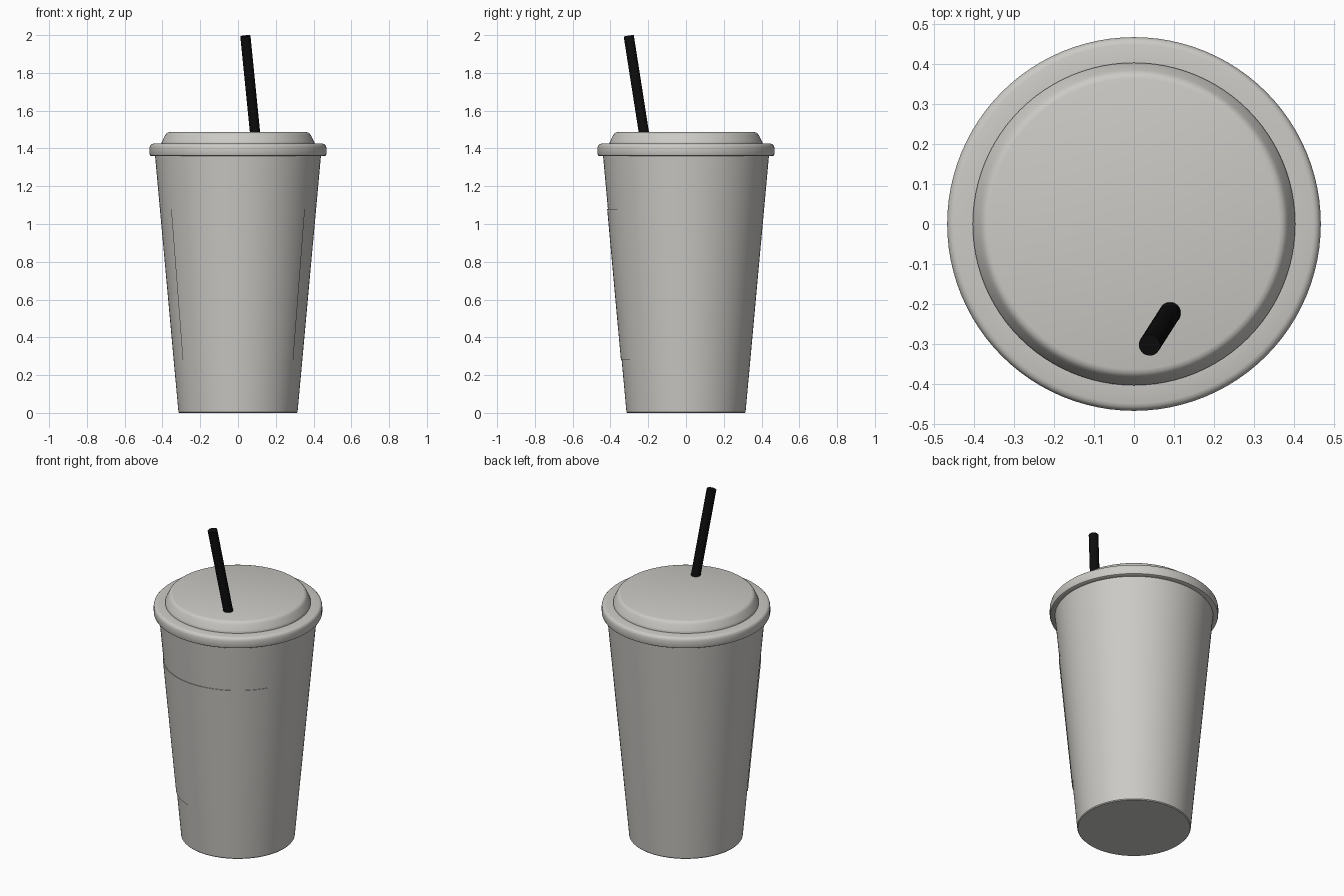
import bpy, bmesh, math
from mathutils import Vector

if "Cube" in bpy.data.objects:
    bpy.data.objects.remove(bpy.data.objects["Cube"])


def material(name, rgb):
    m = bpy.data.materials.new(name)
    m.diffuse_color = (*rgb, 1)
    m.use_nodes = True
    m.node_tree.nodes["Principled BSDF"].inputs["Base Color"].default_value = m.diffuse_color
    return m


GREY = material("warm_light_grey", (0.60, 0.59, 0.56))
BLACK = material("black", (0.004, 0.004, 0.004))


def finish(name, bm, mat):
    bmesh.ops.remove_doubles(bm, verts=bm.verts, dist=1e-5)
    bmesh.ops.recalc_face_normals(bm, faces=bm.faces)
    me = bpy.data.meshes.new(name)
    bm.to_mesh(me)
    bm.free()
    me.materials.append(mat)
    ob = bpy.data.objects.new(name, me)
    bpy.context.collection.objects.link(ob)
    bpy.ops.object.select_all(action='DESELECT')
    ob.select_set(True)
    bpy.context.view_layer.objects.active = ob
    bpy.ops.object.shade_smooth_by_angle(angle=math.radians(35))
    return ob


def lathe(name, profile, mat, steps=96, start=0.0, sweep=math.tau):
    """Spin (radius, z) points about the z axis."""
    bm = bmesh.new()
    rings = []
    for i in range(steps + 1):
        a = start + sweep * i / steps
        rings.append([bm.verts.new((r * math.cos(a), r * math.sin(a), z)) for r, z in profile])
    for a, b in zip(rings, rings[1:]):
        for j in range(len(profile) - 1):
            quad = (a[j], b[j], b[j + 1], a[j + 1])
            bm.faces.new(quad)
    bmesh.ops.dissolve_degenerate(bm, edges=bm.edges, dist=1e-6)
    return finish(name, bm, mat)


def wall(z):
    return 0.315 + (0.44 - 0.315) * z / 1.37


# Tapered cup body
lathe("cup_body", [(0, 0), (0.311, 0), (wall(0.005), 0.005), (wall(1.37), 1.37)], GREY)

# Thin wrapped label on the front
lo, hi, t = 0.28, 1.08, 0.004
lathe("front_label", [(wall(lo), lo), (wall(lo) + t, lo), (wall(hi) + t, hi), (wall(hi), hi)],
      GREY, 32, math.radians(-148), math.radians(116))

# Rounded lid rim
lathe("lid_rim", [(0.43, 1.36), (0.46, 1.36), (0.465, 1.363), (0.468, 1.37),
                  (0.468, 1.405), (0.465, 1.416), (0.459, 1.422), (0.45, 1.425),
                  (0.39, 1.425)], GREY)

# Raised lid top with soft shoulder
lathe("lid_top", [(0.404, 1.42), (0.404, 1.432), (0.401, 1.44), (0.386, 1.469),
                  (0.381, 1.477), (0.374, 1.483), (0.364, 1.486), (0, 1.486)], GREY)

# Slanted straw
base, tip = Vector((0.092, -0.22, 1.465)), Vector((0.039, -0.303, 1.995))
axis = tip - base
bm = bmesh.new()
bmesh.ops.create_cone(bm, cap_ends=True, segments=24, radius1=0.027, radius2=0.027, depth=axis.length)
bm.transform(axis.to_track_quat('Z', 'Y').to_matrix().to_4x4())
bmesh.ops.translate(bm, verts=bm.verts, vec=(base + tip) / 2)
finish("straw", bm, BLACK)
